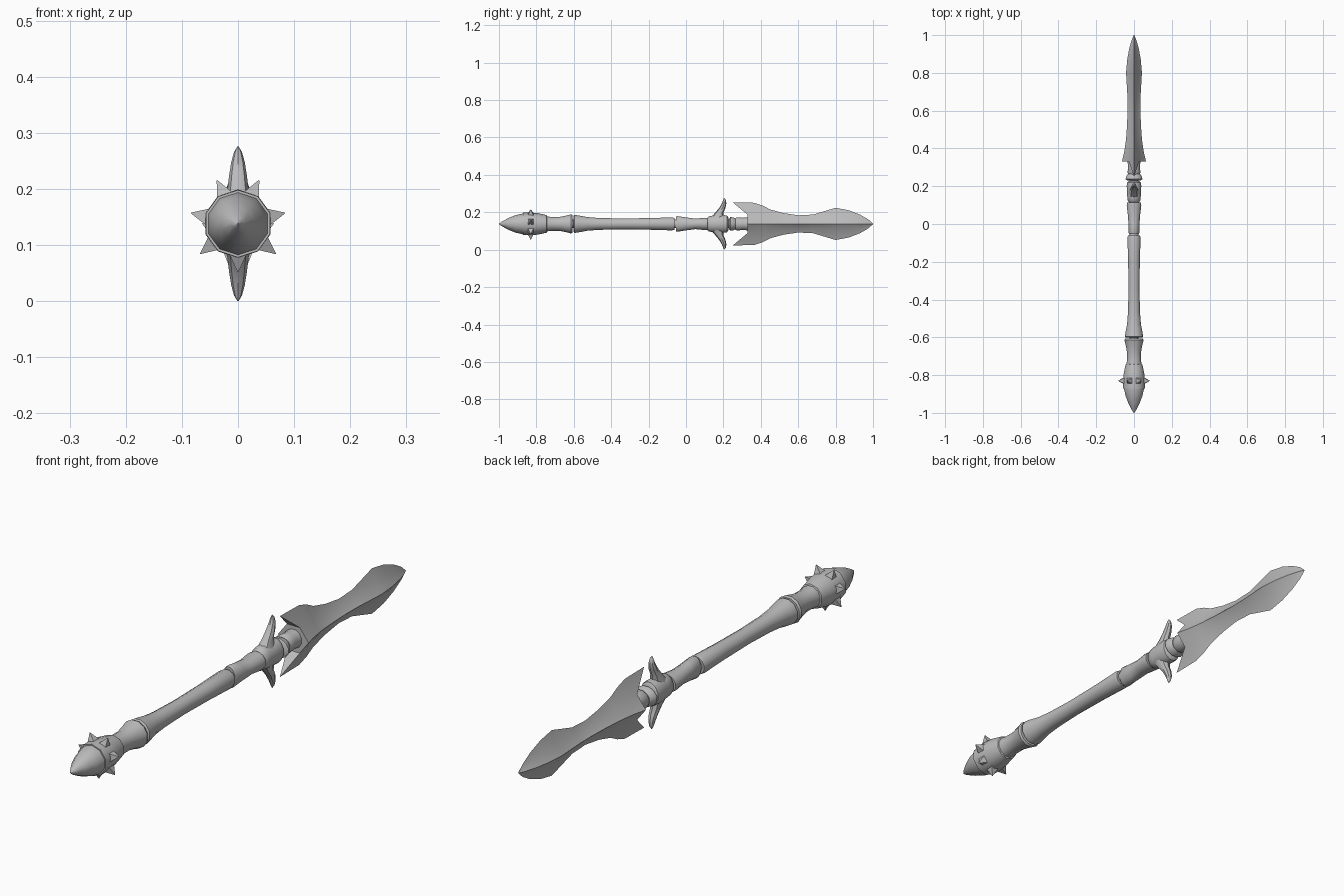
import bpy, bmesh, math
from mathutils import Matrix, Vector

if "Cube" in bpy.data.objects:
    bpy.data.objects.remove(bpy.data.objects["Cube"])

AXIS_Z = 0.138

grey = bpy.data.materials.new("plain_grey")
grey.use_nodes = True
grey.diffuse_color = (0.5, 0.5, 0.5, 1)
grey.node_tree.nodes["Principled BSDF"].inputs["Base Color"].default_value = (0.5, 0.5, 0.5, 1)


def finish(bm, name, angle=40):
    """Turn a bmesh into a shaded object lifted onto the weapon axis."""
    bmesh.ops.remove_doubles(bm, verts=bm.verts, dist=0.0002)
    bmesh.ops.recalc_face_normals(bm, faces=bm.faces)
    mesh = bpy.data.meshes.new(name)
    bm.to_mesh(mesh)
    bm.free()
    mesh.materials.append(grey)
    obj = bpy.data.objects.new(name, mesh)
    bpy.context.collection.objects.link(obj)
    obj.location.z = AXIS_Z
    bpy.ops.object.select_all(action='DESELECT')
    obj.select_set(True)
    bpy.context.view_layer.objects.active = obj
    bpy.ops.object.shade_smooth_by_angle(angle=math.radians(angle))
    return obj


def bridge(bm, rings):
    for a, b in zip(rings, rings[1:]):
        n = len(a)
        for i in range(n):
            j = (i + 1) % n
            bm.faces.new((a[i], a[j], b[j], b[i]))


def turned(name, profile, sides=12):
    """Loft of ellipses along y; each entry is y, x radius, z radius."""
    bm = bmesh.new()
    rings = []
    for y, rx, rz in profile:
        angles = [math.tau * (i + 0.5) / sides for i in range(sides)]
        rings.append([bm.verts.new((rx * math.cos(a), y, rz * math.sin(a))) for a in angles])
    bridge(bm, rings)
    bm.faces.new(rings[0])
    bm.faces.new(rings[-1])
    return finish(bm, name)


def round_profile(pairs):
    return [(y, r, r) for y, r in pairs]


# Pommel: pointed cap, spiked band and waisted neck
turned("pommel_cap", round_profile([(-1, 0.001), (-0.985, 0.012), (-0.95, 0.031),
       (-0.91, 0.047), (-0.87, 0.056), (-0.862, 0.056)]), 10)
turned("pommel_band", round_profile([(-0.872, 0.060), (-0.83, 0.061), (-0.79, 0.057),
       (-0.745, 0.047), (-0.742, 0.040)]), 10)
turned("pommel_neck", round_profile([(-0.76, 0.044), (-0.72, 0.038), (-0.68, 0.038),
       (-0.64, 0.046), (-0.615, 0.053), (-0.607, 0.049)]))

# Seven square spikes around the band
bm = bmesh.new()
for k in range(7):
    turn = Matrix.Rotation(math.tau * k / 7 + math.pi, 4, 'Y')
    place = turn @ Matrix.Translation((0, -0.83, 0.067)) @ Matrix.Rotation(math.pi / 4, 4, 'Z')
    bmesh.ops.create_cone(bm, cap_ends=True, segments=4, radius1=0.026,
                          radius2=0.001, depth=0.038, matrix=place)
finish(bm, "pommel_spikes", 20)

# Grip
turned("grip", round_profile([(-0.602, 0.043), (-0.596, 0.050), (-0.57, 0.046), (-0.53, 0.038),
       (-0.47, 0.033), (-0.35, 0.030), (-0.2, 0.032), (-0.075, 0.036), (-0.062, 0.033)]))
turned("core_rod", round_profile([(-0.65, 0.024), (0.34, 0.024)]))

# Collar, twisting from tall to wide
turned("collar", [(-0.054, 0.026, 0.040), (-0.046, 0.029, 0.043), (0.0, 0.030, 0.036),
       (0.05, 0.034, 0.029), (0.1, 0.040, 0.034), (0.114, 0.038, 0.034)])

# Guard bulb with two swept horns
turned("guard_bulb", [(0.115, 0.028, 0.034), (0.122, 0.034, 0.042), (0.145, 0.037, 0.046),
       (0.17, 0.038, 0.046), (0.2, 0.040, 0.049), (0.22, 0.038, 0.046), (0.227, 0.030, 0.034)])


def horn(name, sign):
    bm = bmesh.new()
    rings = []
    # Entries are y, height, half width, half depth
    for y, z, w, d in [(0.165, 0.03, 0.028, 0.036), (0.178, 0.06, 0.019, 0.022),
                       (0.194, 0.085, 0.016, 0.017), (0.204, 0.11, 0.012, 0.012),
                       (0.206, 0.128, 0.007, 0.007), (0.204, 0.138, 0.001, 0.001)]:
        angles = [math.tau * i / 8 for i in range(8)]
        rings.append([bm.verts.new((w * math.cos(a), y + d * math.sin(a), sign * z)) for a in angles])
    bridge(bm, rings)
    bm.faces.new(rings[0])
    bm.faces.new(rings[-1])
    finish(bm, name)


horn("upper_horn", 1)
horn("lower_horn", -1)

# Blade socket: a ring and a flared seat
turned("socket_ring", [(0.231, 0.036, 0.030), (0.237, 0.046, 0.038), (0.252, 0.043, 0.036),
       (0.264, 0.034, 0.030)])
turned("socket_seat", [(0.262, 0.030, 0.030), (0.272, 0.036, 0.037), (0.3, 0.032, 0.034),
       (0.335, 0.036, 0.036)])

# Blade: concave diamond sections, barbs swept back at the root
bm = bmesh.new()
sections = []
# Entries are edge y, ridge y, edge height, ridge half thickness
for ey, ry, h, t in [(0.25, 0.33, 0.115, 0.064), (0.365, 0.38, 0.113, 0.052),
                     (0.41, 0.42, 0.098, 0.046), (0.45, 0.45, 0.077, 0.042),
                     (0.52, 0.52, 0.058, 0.037), (0.6, 0.6, 0.046, 0.034),
                     (0.68, 0.68, 0.050, 0.035), (0.8, 0.8, 0.086, 0.042),
                     (0.87, 0.87, 0.073, 0.036), (0.93, 0.93, 0.050, 0.025),
                     (0.975, 0.975, 0.024, 0.012), (1, 1, 0.001, 0.001)]:
    mid = (t * 0.42, ry, h * 0.42)
    quarter = [Vector((0, ey, h)), Vector(mid), Vector((t, ry, 0))]
    ring = quarter + [Vector((mid[0], ry, -mid[2])), Vector((0, ey, -h))]
    ring += [Vector((-p.x, p.y, p.z)) for p in reversed(ring[1:4])]
    sections.append([bm.verts.new(p) for p in ring])
bridge(bm, sections)
root = sections[0]
bm.faces.new((root[7], root[0], root[1]))
bm.faces.new((root[3], root[4], root[5]))
bm.faces.new((root[1], root[2], root[3], root[5], root[6], root[7]))
bm.faces.new(sections[-1])
finish(bm, "blade", 30)
